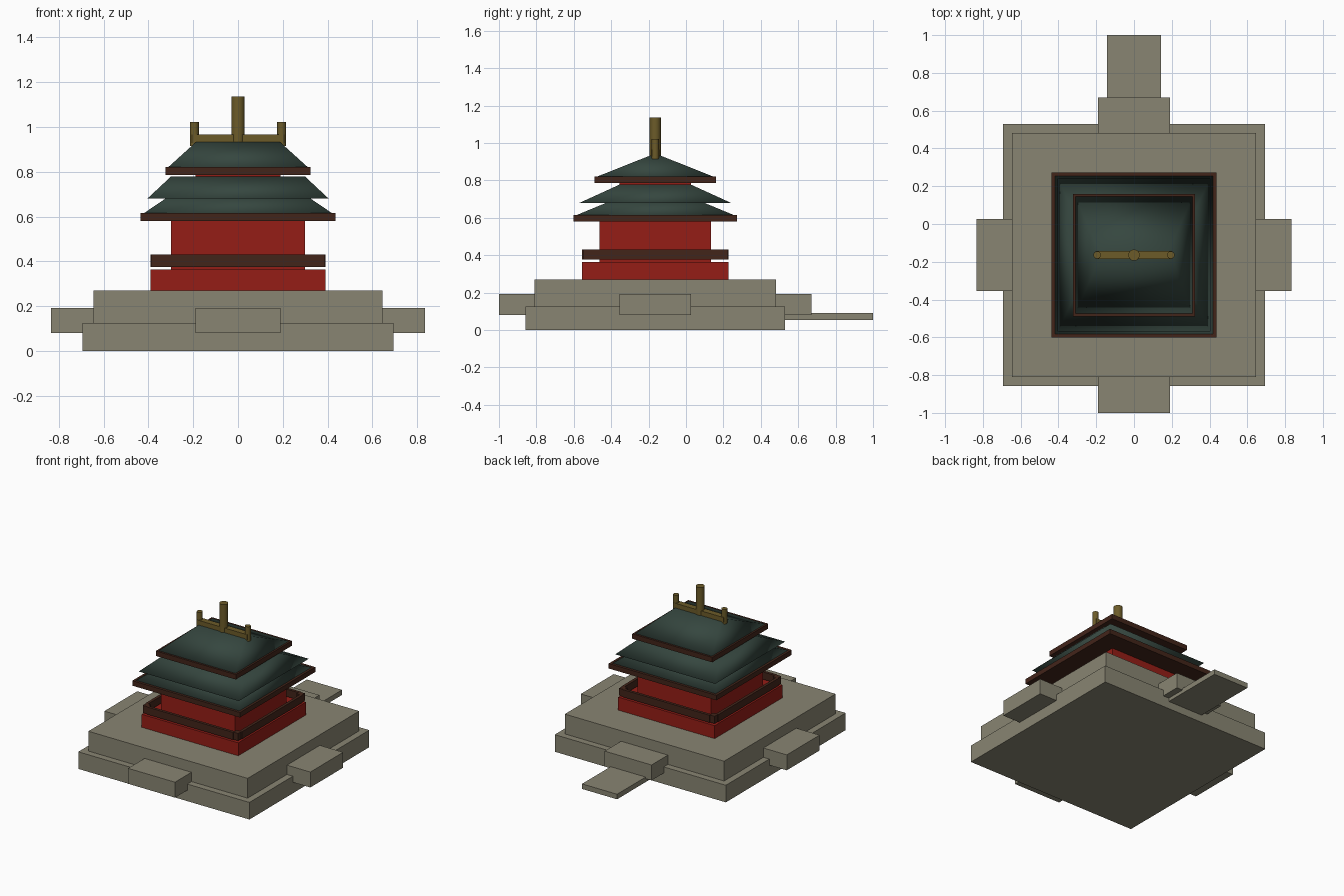
import bpy, bmesh
from mathutils import Matrix

if "Cube" in bpy.data.objects:
    bpy.data.objects.remove(bpy.data.objects["Cube"])

CY = -0.1645  # centre of the building in y


def material(name, rgb):
    m = bpy.data.materials.new(name)
    m.diffuse_color = (*rgb, 1)
    m.use_nodes = True
    m.node_tree.nodes["Principled BSDF"].inputs["Base Color"].default_value = m.diffuse_color
    return m


STONE = material("stone", (0.25, 0.235, 0.17))
RED = material("red_wall", (0.30, 0.0125, 0.008))
BROWN = material("dark_wood", (0.055, 0.018, 0.01))
GREEN = material("green_tile", (0.036, 0.062, 0.05))
GOLD = material("gold", (0.15, 0.105, 0.022))


def finish(name, bm, mat, smooth=False):
    bmesh.ops.recalc_face_normals(bm, faces=bm.faces)
    for f in bm.faces:
        f.smooth = smooth
    me = bpy.data.meshes.new(name)
    bm.to_mesh(me)
    bm.free()
    me.materials.append(mat)
    ob = bpy.data.objects.new(name, me)
    bpy.context.collection.objects.link(ob)
    return ob


def box(name, x0, x1, y0, y1, z0, z1, mat):
    bm = bmesh.new()
    size = Matrix.Diagonal((x1 - x0, y1 - y0, z1 - z0, 1))
    mid = Matrix.Translation(((x0 + x1) / 2, (y0 + y1) / 2, (z0 + z1) / 2))
    bmesh.ops.create_cube(bm, size=1, matrix=mid @ size)
    return finish(name, bm, mat)


def slab(name, half, z0, z1, mat):
    return box(name, -half, half, CY - half, CY + half, z0, z1, mat)


def roof(name, rings):
    # rings of (half x, half y, z), bridged into a curved hip roof
    bm = bmesh.new()
    loops = [[bm.verts.new((sx * hx, CY + sy * hy, z))
              for sx, sy in ((-1, -1), (1, -1), (1, 1), (-1, 1))] for hx, hy, z in rings]
    for a, b in zip(loops, loops[1:]):
        for i in range(4):
            j = (i + 1) % 4
            bm.faces.new((a[i], a[j], b[j], b[i]))
    bm.faces.new(loops[0][::-1])
    bm.faces.new(loops[-1])
    return finish(name, bm, GREEN, True)


def post(name, x, r, z0, z1):
    bm = bmesh.new()
    bmesh.ops.create_cone(bm, cap_ends=True, segments=16, radius1=r, radius2=r, depth=z1 - z0,
                          matrix=Matrix.Translation((x, CY, (z0 + z1) / 2)))
    ob = finish(name, bm, GOLD)
    for f in ob.data.polygons:
        f.use_smooth = abs(f.normal.z) < 0.5
    ob.data.set_sharp_from_angle(angle=0.7)


# stone terrace
slab("lower_terrace", 0.693, 0, 0.125, STONE)
slab("upper_terrace", 0.645, 0.125, 0.27, STONE)

# stair blocks and rear path
for s, side in ((-1, "left"), (1, "right")):
    xs = sorted((s * 0.55, s * 0.834))
    box(side + "_stair", *xs, CY - 0.19, CY + 0.19, 0.08, 0.193, STONE)
box("front_stair", -0.19, 0.19, -1.0, -0.70, 0.08, 0.193, STONE)
box("back_stair", -0.19, 0.19, 0.38, 0.67, 0.08, 0.193, STONE)
box("back_path", -0.142, 0.142, 0.52, 1.0, 0.055, 0.092, STONE)

# red hall
slab("plinth", 0.391, 0.27, 0.365, RED)
slab("main_wall", 0.298, 0.365, 0.585, RED)
slab("upper_wall", 0.19, 0.70, 0.79, RED)

# railing with open corners
for s, sx, sy in ((-1, "left", "front"), (1, "right", "back")):
    a, b = sorted((s * 0.37, s * 0.391))
    box(sx + "_rail", a, b, CY - 0.35, CY + 0.35, 0.376, 0.43, BROWN)
    box(sy + "_rail", -0.35, 0.35, CY + a, CY + b, 0.376, 0.43, BROWN)
    for t in (-1, 1):
        box(sx + "_corner_post", s * 0.366 - 0.02, s * 0.366 + 0.02,
            CY + t * 0.366 - 0.02, CY + t * 0.366 + 0.02, 0.376, 0.43, BROWN)

# eaves and roofs
slab("lower_eave", 0.436, 0.58, 0.616, BROWN)
roof("lower_roof", [(0.42, 0.42, 0.615), (0.28, 0.19, 0.71)])
roof("middle_roof", [(0.405, 0.405, 0.68), (0.30, 0.19, 0.778)])
slab("upper_eave", 0.324, 0.785, 0.821, BROWN)
roof("upper_roof", [(0.312, 0.312, 0.82), (0.188, 0.03, 0.932)])

# ridge and finials
box("ridge", -0.205, 0.205, CY - 0.022, CY + 0.022, 0.928, 0.966, GOLD)
post("centre_finial", 0, 0.03, 0.925, 1.136)
for s, side in ((-1, "left"), (1, "right")):
    post(side + "_finial", s * 0.195, 0.02, 0.915, 1.022)
